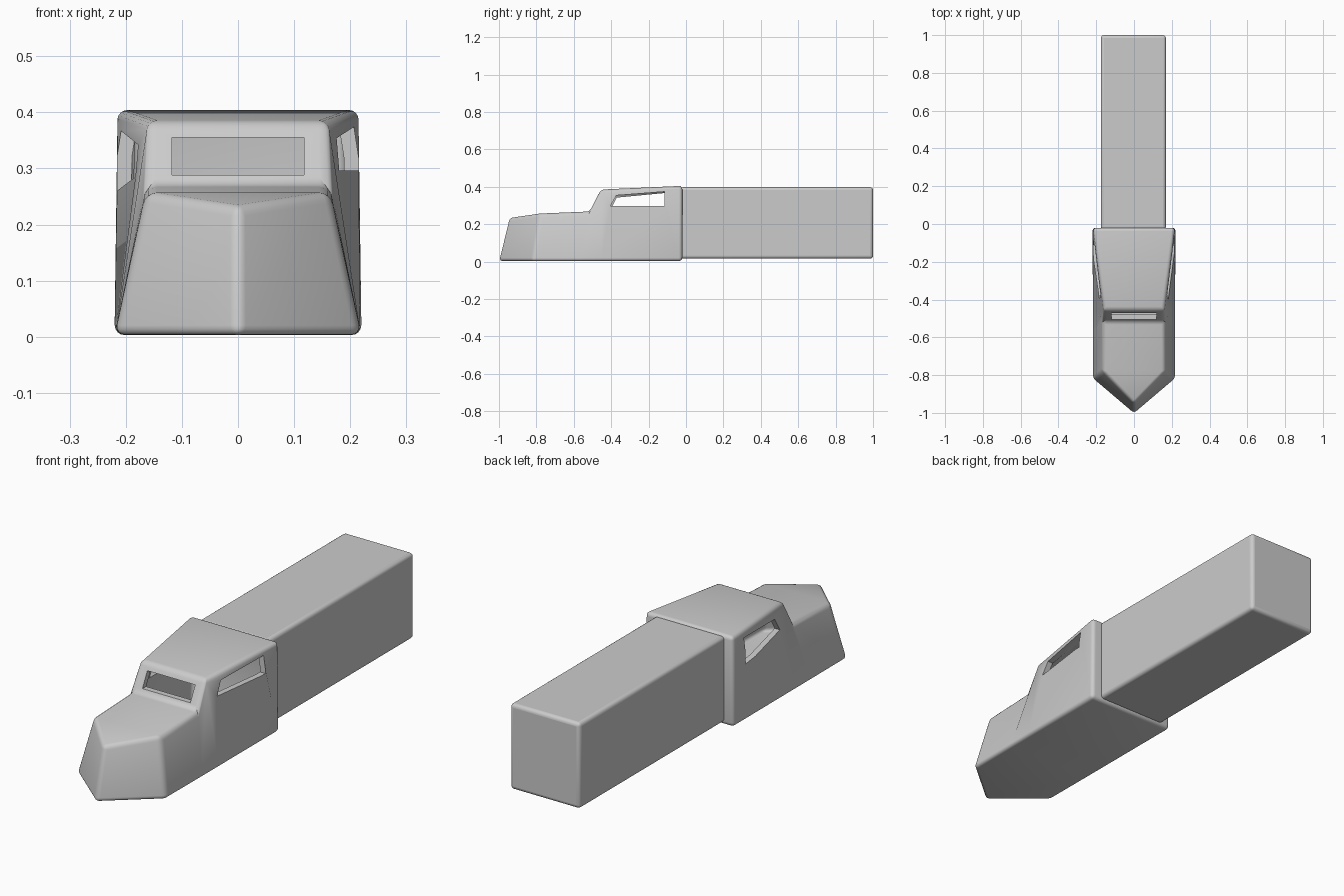
import bpy, bmesh
from mathutils import Vector

cube = bpy.data.objects.get("Cube")
if cube:
    bpy.data.objects.remove(cube, do_unlink=True)

grey = bpy.data.materials.new("light_grey")
grey.use_nodes = True
COLOUR = (0.6, 0.6, 0.6, 1)
grey.diffuse_color = COLOUR
grey.node_tree.nodes["Principled BSDF"].inputs["Base Color"].default_value = COLOUR


def make_object(name, bm):
    bmesh.ops.recalc_face_normals(bm, faces=bm.faces)
    mesh = bpy.data.meshes.new(name)
    bm.to_mesh(mesh)
    bm.free()
    mesh.materials.append(grey)
    obj = bpy.data.objects.new(name, mesh)
    bpy.context.collection.objects.link(obj)
    return obj


def prism(name, profile, offset):
    """Extrude a flat outline along an offset vector."""
    bm = bmesh.new()
    face = bm.faces.new([bm.verts.new(p) for p in profile])
    new = bmesh.ops.extrude_face_region(bm, geom=[face])["geom"]
    bmesh.ops.translate(bm, vec=Vector(offset),
                        verts=[v for v in new if isinstance(v, bmesh.types.BMVert)])
    return make_object(name, bm)


def add_bevel(obj, width):
    bev = obj.modifiers.new("rounded_edges", 'BEVEL')
    bev.width = width
    bev.segments = 4
    bev.limit_method = 'ANGLE'
    bev.angle_limit = 0.3


def smooth(obj):
    bpy.ops.object.select_all(action='DESELECT')
    obj.select_set(True)
    bpy.context.view_layer.objects.active = obj
    bpy.ops.object.shade_smooth_by_angle(angle=0.6)


# Cab hull: pointed nose, sloping hood, windscreen and roof widening to the rear
bottom = [(0.22, -0.82, 0.003), (0.22, -0.57, 0.003), (0.22, -0.45, 0.003), (0.22, -0.02, 0.003)]
top = [(0.165, -0.78, 0.257), (0.165, -0.515, 0.268), (0.16, -0.455, 0.385), (0.217, -0.02, 0.405)]
bm = bmesh.new()


def row(points, sign):
    return [bm.verts.new((sign * x, y, z)) for x, y, z in points]


tip_low = bm.verts.new((0, -1.005, 0.003))
tip_high = bm.verts.new((0, -0.95, 0.232))
low_l, low_r = row(bottom, 1), row(bottom, -1)
high_l, high_r = row(top, 1), row(top, -1)
for low, high in ((low_l, high_l), (low_r, high_r)):
    bm.faces.new((tip_low, low[0], high[0], tip_high))
    for i in range(3):
        bm.faces.new((low[i], low[i + 1], high[i + 1], high[i]))
bm.faces.new((tip_high, high_l[0], high_r[0]))
for i in range(3):
    bm.faces.new((high_l[i], high_l[i + 1], high_r[i + 1], high_r[i]))
bm.faces.new([tip_low] + low_l + low_r[::-1])
bm.faces.new((low_l[3], high_l[3], high_r[3], low_r[3]))
cab = make_object("cab", bm)

# Hollow shell with rounded edges
shell = cab.modifiers.new("wall_thickness", 'SOLIDIFY')
shell.thickness = 0.025
shell.offset = -1
shell.use_even_offset = True
add_bevel(cab, 0.018)

# Window openings: windscreen, then the two differently shaped side windows
windscreen = prism("windscreen_cutter",
                   [(-0.118, -0.6, 0.288), (0.118, -0.6, 0.288),
                    (0.118, -0.6, 0.355), (-0.118, -0.6, 0.355)], (0, 0.22, 0))
left_shape = [(-0.405, 0.296), (-0.372, 0.354), (-0.115, 0.374), (-0.115, 0.296)]
right_shape = [(-0.4, 0.285), (-0.37, 0.342), (-0.11, 0.367), (-0.11, 0.252)]
left_window = prism("left_window_cutter", [(0.1, y, z) for y, z in left_shape], (0.2, 0, 0))
right_window = prism("right_window_cutter", [(-0.1, y, z) for y, z in right_shape], (-0.2, 0, 0))
for cutter in (windscreen, left_window, right_window):
    cut = cab.modifiers.new(cutter.name, 'BOOLEAN')
    cut.operation = 'DIFFERENCE'
    cut.solver = 'EXACT'
    cut.object = cutter

# Apply the cab modifiers and drop the cutters
bpy.context.view_layer.update()
graph = bpy.context.evaluated_depsgraph_get()
finished = bpy.data.meshes.new_from_object(cab.evaluated_get(graph))
cab.modifiers.clear()
cab.data = finished
for cutter in (windscreen, left_window, right_window):
    bpy.data.objects.remove(cutter, do_unlink=True)
smooth(cab)

# Long cargo box behind the cab
bm = bmesh.new()
bmesh.ops.create_cube(bm, size=1)
bmesh.ops.scale(bm, vec=(0.344, 1.03, 0.382), verts=bm.verts)
bmesh.ops.translate(bm, vec=(-0.003, 0.485, 0.207), verts=bm.verts)
cargo = make_object("cargo_box", bm)
add_bevel(cargo, 0.016)
smooth(cargo)
